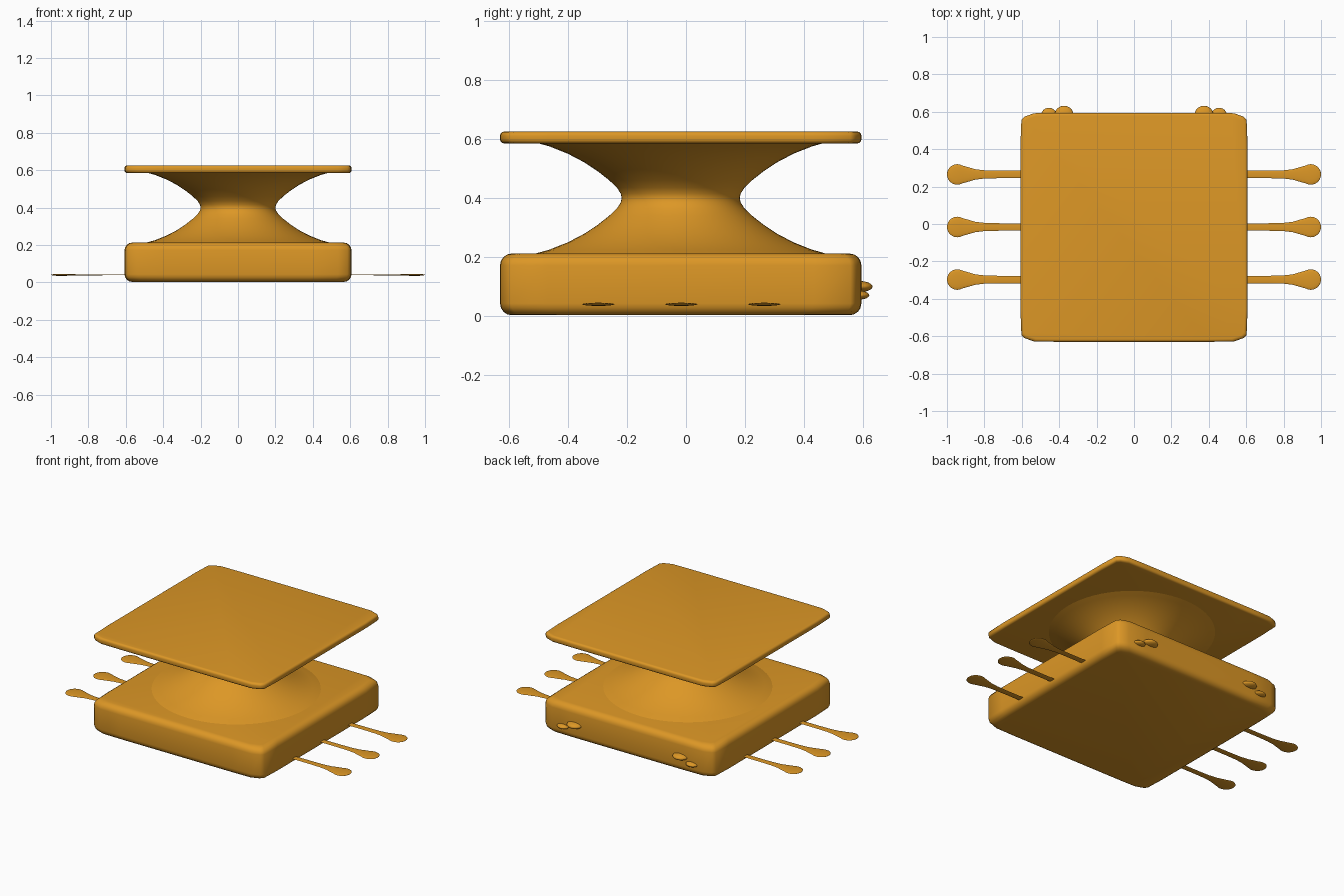
import bpy
import bmesh
from math import cos, sin, pi

if "Cube" in bpy.data.objects:
    bpy.data.objects.remove(bpy.data.objects["Cube"])

MID_Y = -0.018

amber = bpy.data.materials.new("amber orange")
amber.use_nodes = True
colour = (0.72, 0.31, 0.019, 1)
amber.diffuse_color = colour
amber.node_tree.nodes["Principled BSDF"].inputs["Base Color"].default_value = colour


def finish(name, bm, angle=50):
    """Turn a bmesh into a smooth shaded object."""
    bmesh.ops.recalc_face_normals(bm, faces=bm.faces)
    mesh = bpy.data.meshes.new(name)
    bm.to_mesh(mesh)
    bm.free()
    mesh.materials.append(amber)
    obj = bpy.data.objects.new(name, mesh)
    bpy.context.collection.objects.link(obj)
    bpy.ops.object.select_all(action="DESELECT")
    obj.select_set(True)
    bpy.context.view_layer.objects.active = obj
    bpy.ops.object.shade_smooth_by_angle(angle=angle * pi / 180)
    return obj


def loft(name, rings):
    """Skin a stack of equal point rings and cap both ends."""
    bm = bmesh.new()
    loops = [[bm.verts.new(p) for p in ring] for ring in rings]
    n = len(loops[0])
    for a, b in zip(loops, loops[1:]):
        for i in range(n):
            j = (i + 1) % n
            bm.faces.new((a[i], a[j], b[j], b[i]))
    bm.faces.new(loops[0])
    bm.faces.new(loops[-1])
    return finish(name, bm)


# Square slabs with clipped corners and rounded rims
CORNER = [(0.607, 0.45), (0.602, 0.575), (0.585, 0.592), (0.535, 0.61), (0.4, 0.612)]


def outline(inset, z):
    quarter = [(x - inset, y - inset) for x, y in CORNER]
    half = quarter + [(-x, y) for x, y in reversed(quarter)]
    full = half + [(-x, -y) for x, y in half]
    return [(x, y + MID_Y, z) for x, y in full]


def slab(name, low, high, radius, height):
    steps = [i * pi / 8 for i in range(5)]
    bottom = [outline(radius * (1 - sin(t)), low + height * (1 - cos(t))) for t in steps]
    top = [outline(radius * (1 - sin(t)), high - height * (1 - cos(t))) for t in reversed(steps)]
    return loft(name, bottom + top)


slab("base_block", 0.003, 0.212, 0.04, 0.04)
slab("top_plate", 0.585, 0.625, 0.014, 0.014)

# Waisted pedestal between the slabs
FLARE = [(0, 0.2), (0.015, 0.203), (0.035, 0.216), (0.06, 0.242), (0.09, 0.28),
         (0.12, 0.325), (0.15, 0.382), (0.175, 0.445), (0.186, 0.485), (0.19, 0.495)]
profile = [(-d, r) for d, r in reversed(FLARE)] + FLARE[1:]
SEGMENTS = 64
loft("waisted_pedestal", [
    [(r * cos(2 * pi * i / SEGMENTS), MID_Y + r * sin(2 * pi * i / SEGMENTS), 0.4 + d)
     for i in range(SEGMENTS)] for d, r in profile])

# Flat paddle legs, each ending in a round pad
PADDLE = [(0.55, 0.02), (0.72, 0.02), (0.8, 0.022), (0.85, 0.028), (0.88, 0.037)]
PADDLE += [(0.945 - 0.055 * cos(t), 0.055 * sin(t))
           for t in [pi * (4 + i) / 12 for i in range(8)]]
PADDLE.append((0.9995, 0.004))
for side, label in ((1, "left"), (-1, "right")):
    for row, y in (("front", -0.297), ("middle", -0.016), ("rear", 0.265)):
        loft(f"{row}_{label}_leg", [
            [(side * x, y + w * cos(i * pi / 8), 0.04 + 0.1 * w * sin(i * pi / 8))
             for i in range(16)] for x, w in PADDLE])


# Pairs of flattened beads on the back face
def bead(name, x, z, width, depth, height):
    bm = bmesh.new()
    bmesh.ops.create_uvsphere(bm, u_segments=24, v_segments=12, radius=1)
    bmesh.ops.scale(bm, verts=bm.verts, vec=(width, depth, height))
    bmesh.ops.translate(bm, verts=bm.verts, vec=(x, 0.585, z))
    finish(name, bm)


for side, label in ((1, "left"), (-1, "right")):
    bead(f"large_{label}_bead", side * 0.374, 0.1, 0.05, 0.047, 0.019)
    bead(f"small_{label}_bead", side * 0.455, 0.071, 0.04, 0.036, 0.015)
